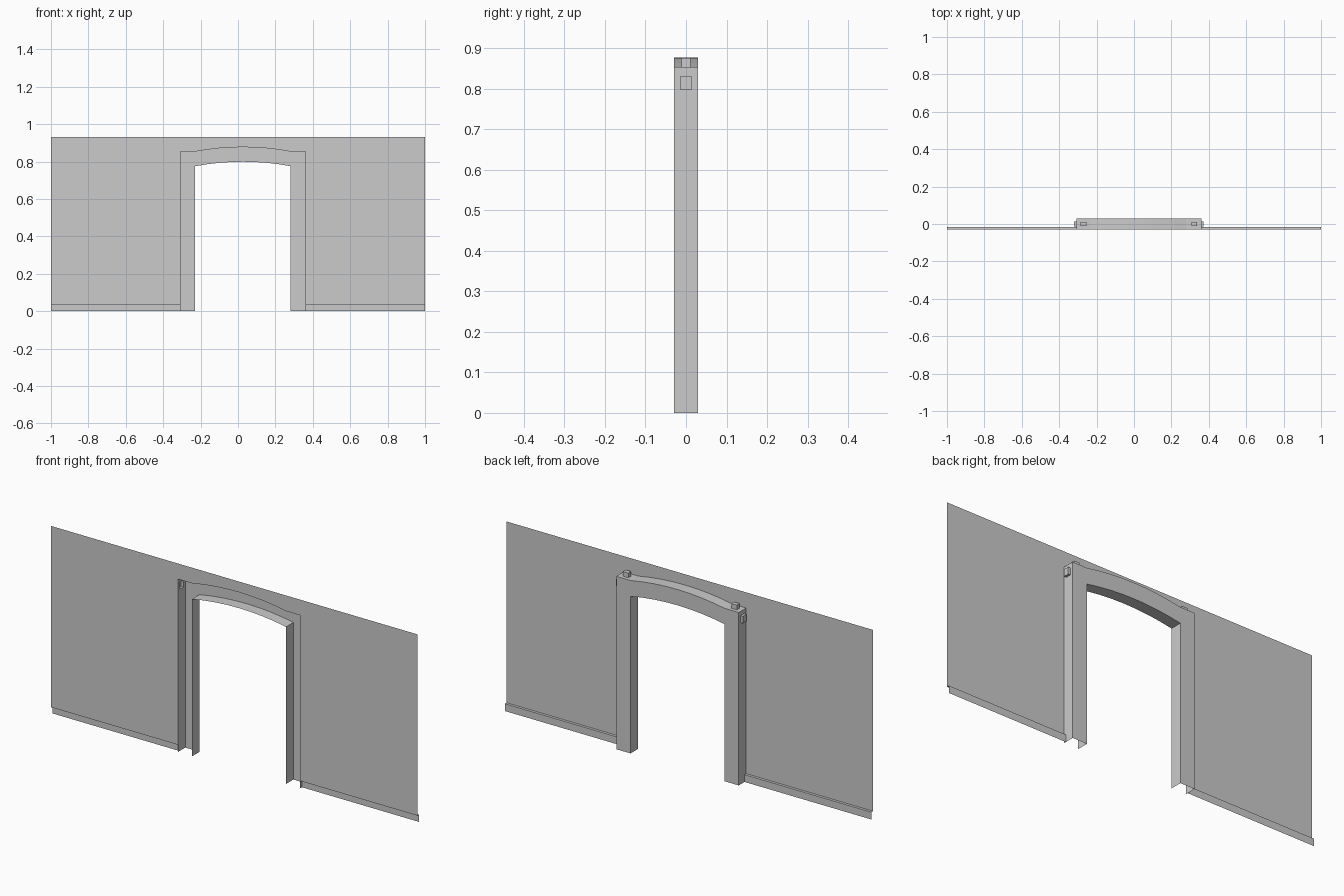
import bpy, bmesh
from mathutils import Vector

if "Cube" in bpy.data.objects:
    bpy.data.objects.remove(bpy.data.objects["Cube"])

F, B, SK = -0.029, 0.029, -0.016       # wall plane, frame back, skirting plane (y)
CX, OUT, INN = 0.026, 0.334, 0.256     # opening centre, outer and inner half widths
TOP, SKZ, SHO, SPR, RISE = 0.93, 0.036, 0.853, 0.775, 0.024
N = 8


def finish(name, bm):
    bmesh.ops.remove_doubles(bm, verts=bm.verts, dist=1e-5)
    mesh = bpy.data.meshes.new(name)
    bm.to_mesh(mesh)
    bm.free()
    ob = bpy.data.objects.new(name, mesh)
    bpy.context.collection.objects.link(ob)


def quad(bm, pts, facing):
    # Add a flat face whose normal points along 'facing'
    f = bm.faces.new([bm.verts.new(p) for p in pts])
    f.normal_update()
    if f.normal.dot(Vector(facing)) < 0:
        f.normal_flip()
    return f


def panel(bm, us, vs, place, facing, peg=None, height=0):
    # Grid panel; the cell 'peg' is pushed out into a hollow locating peg
    for i in range(len(us) - 1):
        for j in range(len(vs) - 1):
            pts = [place(us[i], vs[j]), place(us[i + 1], vs[j]),
                   place(us[i + 1], vs[j + 1]), place(us[i], vs[j + 1])]
            if (i, j) != peg:
                quad(bm, pts, facing)
                continue
            d = Vector(facing) * height
            lifted = [Vector(p) + d for p in pts]
            mid = sum((Vector(p) for p in pts), Vector()) / 4
            quad(bm, lifted, facing)
            for k in range(4):
                a, b = Vector(pts[k]), Vector(pts[(k + 1) % 4])
                quad(bm, [a, b, b + d, a + d], (a + b) / 2 - mid)


# Shared shallow arch: (x, rise) points
arch = []
for i in range(N + 1):
    t = -1 + 2 * i / N
    arch.append((CX + INN * t, RISE * (1 - t * t)))

# Thin wall sheet around the frame
bm = bmesh.new()
for edge, s in ((-1, -1), (1, 1)):
    xo, xi = CX + s * OUT, CX + s * INN
    quad(bm, [(edge, F, SKZ), (xo, F, SKZ), (xo, F, TOP), (edge, F, TOP)], (0, 1, 0))
    quad(bm, [(xo, F, SHO), (xi, F, SHO), (xi, F, TOP), (xo, F, TOP)], (0, 1, 0))
for (x0, r0), (x1, r1) in zip(arch, arch[1:]):
    quad(bm, [(x0, F, SHO + r0), (x1, F, SHO + r1), (x1, F, TOP), (x0, F, TOP)], (0, 1, 0))
finish("wall", bm)

# Skirting step, set back behind the wall sheet
for name, s in (("skirting_left", -1), ("skirting_right", 1)):
    bm = bmesh.new()
    xo = CX + s * OUT
    quad(bm, [(s, F, SKZ), (xo, F, SKZ), (xo, SK, SKZ), (s, SK, SKZ)], (0, 0, 1))
    quad(bm, [(s, SK, 0), (xo, SK, 0), (xo, SK, SKZ), (s, SK, SKZ)], (0, 1, 0))
    finish(name, bm)

# Hollow door frame, open at the front and bottom
bm = bmesh.new()
for s in (-1, 1):
    xo, xi = CX + s * OUT, CX + s * INN
    # outer side with peg
    panel(bm, [F, -0.014, 0.014, B], [0, 0.797, 0.831, SHO],
          lambda u, v: (xo, u, v), (s, 0, 0), (1, 1), 0.012)
    # flat shoulder with peg
    panel(bm, [xo, CX + s * 0.311, CX + s * 0.281, xi], [F, -0.011, 0.011, B],
          lambda u, v: (u, v, SHO), (0, 0, 1), (1, 1), 0.023)
    # inner jamb and back of leg
    panel(bm, [F, B], [0, SPR], lambda u, v: (xi, u, v), (-s, 0, 0))
    panel(bm, [xo, xi], [0, SPR, SHO], lambda u, v: (u, B, v), (0, 1, 0))
for (x0, r0), (x1, r1) in zip(arch, arch[1:]):
    # arch top, soffit and back
    for z, up in ((SHO, 1), (SPR, -1)):
        quad(bm, [(x0, F, z + r0), (x1, F, z + r1), (x1, B, z + r1), (x0, B, z + r0)], (0, 0, up))
    quad(bm, [(x0, B, SPR + r0), (x1, B, SPR + r1), (x1, B, SHO + r1), (x0, B, SHO + r0)], (0, 1, 0))
finish("door_frame", bm)
